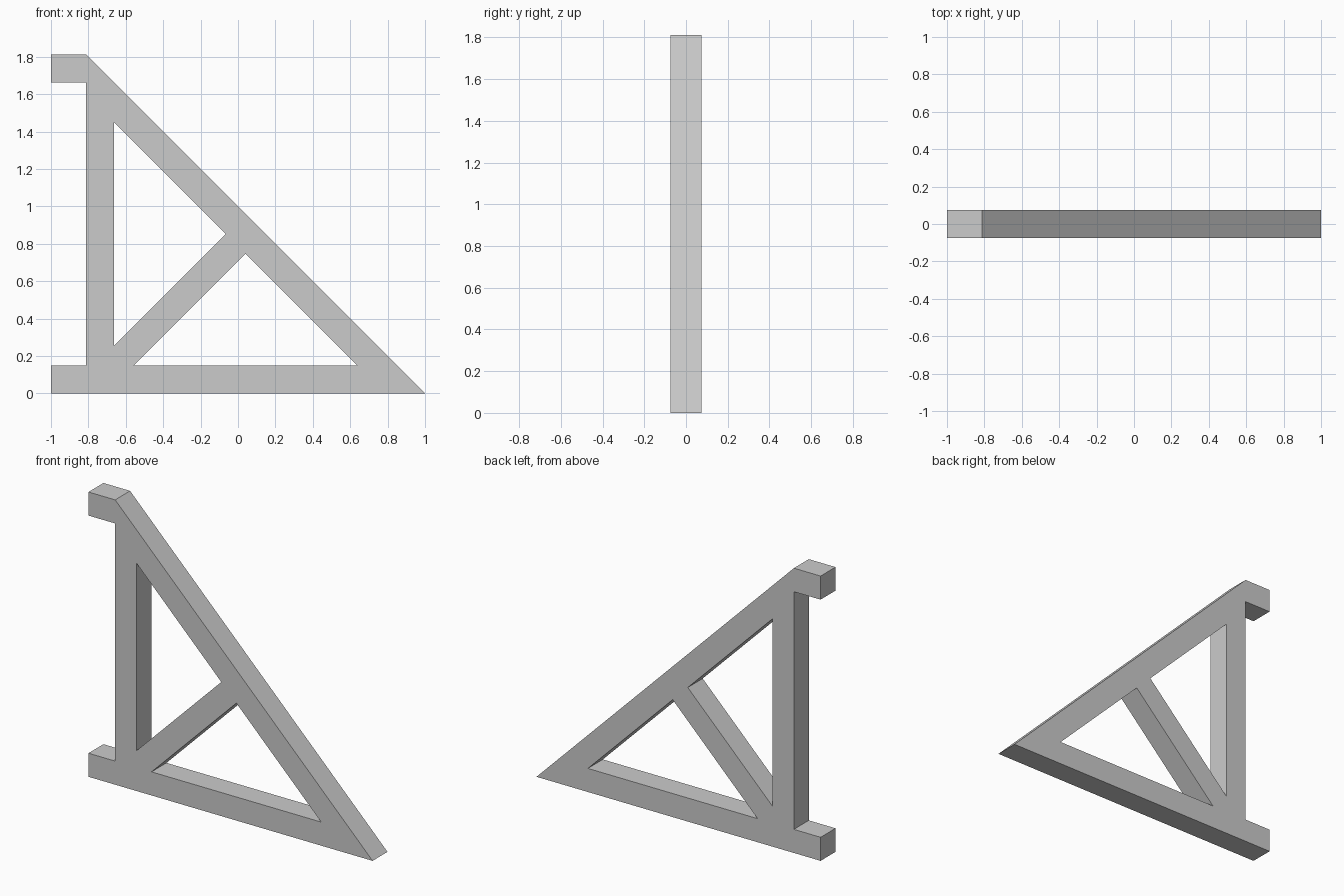
import bpy
import math

if "Cube" in bpy.data.objects:
    bpy.data.objects.remove(bpy.data.objects["Cube"])

T = 0.15                      # bar width and thickness
D = T * math.sqrt(2)          # bar width measured along an axis for 45 degree bars
POST = -0.812                 # outer face of the upright post
TOP = 1 - POST                # overall height (sloped edge is x + z = 1)

inner = 1 - D                 # inner edge of the slope: x + z = inner
high = -POST + D / 2          # upper edge of the brace: z - x = high
low = -POST - D / 2           # lower edge of the brace: z - x = low
px = POST + T                 # inner face of the post

# Outer silhouette with the two mounting stubs
outline = [(-1, 0), (1, 0), (POST, TOP), (-1, TOP), (-1, TOP - T),
           (POST, TOP - T), (POST, T), (-1, T)]
# Openings either side of the diagonal brace
upper_hole = [(px, px + high), (px, inner - px),
              ((inner - high) / 2, (inner + high) / 2)]
lower_hole = [(T - low, T), (inner - T, T),
              ((inner - low) / 2, (inner + low) / 2)]

# Filled, extruded profile
curve = bpy.data.curves.new("bracket_profile", 'CURVE')
curve.dimensions = '2D'
curve.fill_mode = 'BOTH'
curve.extrude = T / 2
for loop in (outline, upper_hole, lower_hole):
    spline = curve.splines.new('POLY')
    spline.points.add(len(loop) - 1)
    for point, (x, z) in zip(spline.points, loop):
        point.co = (x, z, 0, 1)
    spline.use_cyclic_u = True

# Stand the bracket upright and turn it into a flat-shaded mesh
bracket = bpy.data.objects.new("support_bracket", curve)
bpy.context.collection.objects.link(bracket)
bracket.rotation_euler.x = math.pi / 2
bpy.context.view_layer.objects.active = bracket
bracket.select_set(True)
bpy.ops.object.convert(target='MESH')
bpy.ops.object.transform_apply(location=False, rotation=True, scale=False)
bpy.ops.object.mode_set(mode='EDIT')
bpy.ops.mesh.select_all(action='SELECT')
bpy.ops.mesh.remove_doubles(threshold=0.0005)
bpy.ops.mesh.normals_make_consistent(inside=False)
bpy.ops.object.mode_set(mode='OBJECT')
bpy.ops.object.shade_flat()
